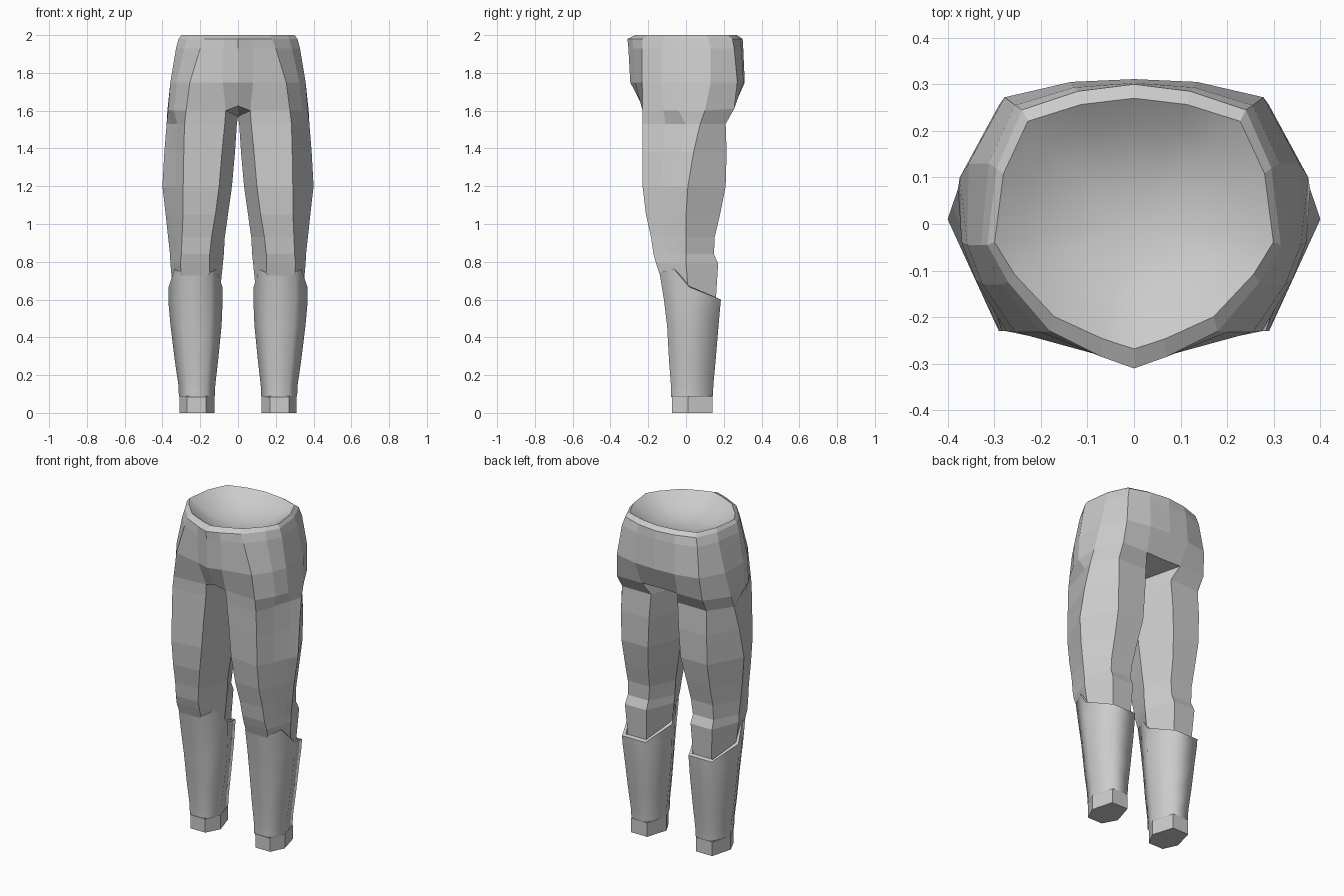
import bpy, bmesh
from mathutils import Vector

if "Cube" in bpy.data.objects:
    bpy.data.objects.remove(bpy.data.objects["Cube"])

grey = bpy.data.materials.new("light grey")
grey.diffuse_color = (0.6, 0.6, 0.6, 1)
grey.use_nodes = True
grey.node_tree.nodes["Principled BSDF"].inputs["Base Color"].default_value = grey.diffuse_color


def finish(name, bm, mirror=True):
    """Mirror the right half, weld the centre line and make the object."""
    if mirror:
        geom = bm.verts[:] + bm.edges[:] + bm.faces[:]
        copy = bmesh.ops.duplicate(bm, geom=geom)["geom"]
        for v in copy:
            if isinstance(v, bmesh.types.BMVert):
                v.co.x *= -1
        bmesh.ops.reverse_faces(bm, faces=[f for f in copy if isinstance(f, bmesh.types.BMFace)])
    bmesh.ops.remove_doubles(bm, verts=bm.verts, dist=0.0005)
    bmesh.ops.recalc_face_normals(bm, faces=bm.faces)
    me = bpy.data.meshes.new(name)
    bm.to_mesh(me)
    me.materials.append(grey)
    ob = bpy.data.objects.new(name, me)
    bpy.context.collection.objects.link(ob)
    return ob


def bridge(bm, a, b, closed=True, smooth=False):
    """Quads between two rows of vertices."""
    n = len(a)
    for i in range(n if closed else n - 1):
        j = (i + 1) % n
        bm.faces.new((a[i], a[j], b[j], b[i])).smooth = smooth


def row(bm, pts):
    return [bm.verts.new(p) for p in pts]


# --- trousers: half hip rows from front centre round to back centre
bm = bmesh.new()
hip_xy = [
    (1.98, [(0, -.31), (.07, -.285), (.18, -.23), (.27, -.125), (.315, -.045),
            (.295, .12), (.24, .245), (.12, .285), (0, .30)]),
    (1.93, [(0, -.305), (.08, -.28), (.20, -.232), (.285, -.13), (.328, -.045),
            (.312, .13), (.255, .255), (.13, .293), (0, .303)]),
    (1.75, [(0, -.295), (.08, -.27), (.255, -.232), (.325, -.13), (.358, -.045),
            (.355, .13), (.278, .272), (.135, .305), (0, .311)]),
]
rim = [(x * .95, y * (.865 if y < 0 else .9), 2.0) for x, y in hip_xy[0][1]]
rows = [row(bm, rim)]
rows += [row(bm, [(x, y, z) for x, y in pts]) for z, pts in hip_xy]
rows.append(row(bm, [(0, -.232, 1.625), (.065, -.215, 1.6), (.275, -.23, 1.6), (.34, -.12, 1.6),
                     (.37, -.04, 1.6), (.374, .1, 1.6), (.29, .255, 1.61), (.12, .255, 1.61),
                     (0, .25, 1.61)]))
for a, b in zip(rows, rows[1:]):
    bridge(bm, a, b, closed=False)

# crotch
fork = bm.verts.new((0, 0, 1.57))
low = rows[-1]
bm.faces.new((low[0], low[1], fork))
bm.faces.new((low[8], low[7], fork))

# leg rings: z, front y, back y, front inner x, front outer x, outer (x, y), back outer x, back inner x, inner x
legs = [
    (1.53, -.21, -.23, .21, .07, .283, .378, .075, .285, .09, .006),
    (1.38, -.21, -.23, .215, .085, .287, .39, .04, .29, .1, .016),
    (1.20, -.21, -.23, .21, .10, .29, .40, .01, .29, .11, .032),
    (1.05, -.20, -.212, .18, .12, .291, .383, .0, .288, .13, .053),
    (.93, -.182, -.185, .152, .14, .296, .37, .0, .288, .14, .07),
    (.84, -.172, -.172, .148, .15, .30, .36, .0, .29, .15, .075),
    (.79, -.158, -.158, .17, .15, .305, .358, .0, .295, .15, .08),
    (.55, -.08, -.08, .155, .16, .285, .335, .02, .28, .16, .105),
]
ring = low[1:8] + [fork]
for z, yf, yF, yb, xf, xF, xo, yo, xB, xb, xi in legs:
    F, O = Vector((xF, yF, z)), Vector((xo, yo, z))
    new = row(bm, [(xf, yf, z), F, F.lerp(O, .4), F.lerp(O, .75), O,
                   (xB, yb, z), (xb, yb, z), (xi, .0, z)])
    bridge(bm, ring, new)
    ring = new
bm.faces.new(ring)
finish("trousers", bm)

# --- waist dish: shallow smooth bowl inside the rim
bm = bmesh.new()
full = rim + [(-x, y, z) for x, y, z in rim[-2:0:-1]]
prev = row(bm, full)
for s, z in ((.8, 1.96), (.55, 1.925), (.28, 1.905)):
    cur = row(bm, [(x * s, y * s, z) for x, y, _ in full])
    bridge(bm, prev, cur, smooth=True)
    prev = cur
tip = bm.verts.new((0, 0, 1.9))
for i in range(len(prev)):
    bm.faces.new((prev[i], prev[(i + 1) % len(prev)], tip)).smooth = True
dish = finish("waist_dish", bm, mirror=False)
if sum(p.normal.z for p in dish.data.polygons) < 0:
    dish.data.flip_normals()


# --- shin guards: smooth eight-sided tubes with a stepped top edge
def guard(cx, hw, yf, yb, z, zs=None):
    """Eight points: front pair, front side, side, back pair, side, front side."""
    zs = zs or (z, z, z, z)
    ys = yf * .45 + yb * .0
    half = [(.55, yf, zs[0]), (.78, ys, zs[1]), (1, .0 + .1 * yb, zs[2]), (.55, yb, zs[3])]
    right = [(cx + hw * k, y, zz) for k, y, zz in half]
    left = [(cx - hw * k, y, zz) for k, y, zz in half]
    return right + left[::-1]


bm = bmesh.new()
top = guard(.225, .143, -.14, .185, 0, (.742, .76, .665, .6))
tube = [
    [(.225 + (x - .225) * .88, y * .88, z + .006) for x, y, z in top],
    top,
    guard(.225, .143, -.117, .18, .58, (.60, .60, .58, .55)),
    guard(.222, .135, -.1, .172, .46),
    guard(.22, .115, -.09, .157, .28),
    guard(.218, .098, -.08, .145, .15),
    guard(.218, .095, -.08, .142, .09),
    guard(.218, .088, -.074, .136, .078),
]
tube = [row(bm, pts) for pts in tube]
for i, (a, b) in enumerate(zip(tube, tube[1:])):
    bridge(bm, a, b, smooth=0 < i < 6)
bm.faces.new(tube[-1])
finish("shin_guards", bm)

# --- ankle stubs: six-sided blocks below the guards
bm = bmesh.new()
foot = [(.17, -.075), (.27, -.075), (.31, .01), (.275, .14), (.165, .14), (.125, .01)]
upper, lower = (row(bm, [(x, y, z) for x, y in foot]) for z in (.085, 0))
bridge(bm, upper, lower)
bm.faces.new(upper)
bm.faces.new(lower)
finish("ankle_stubs", bm)
